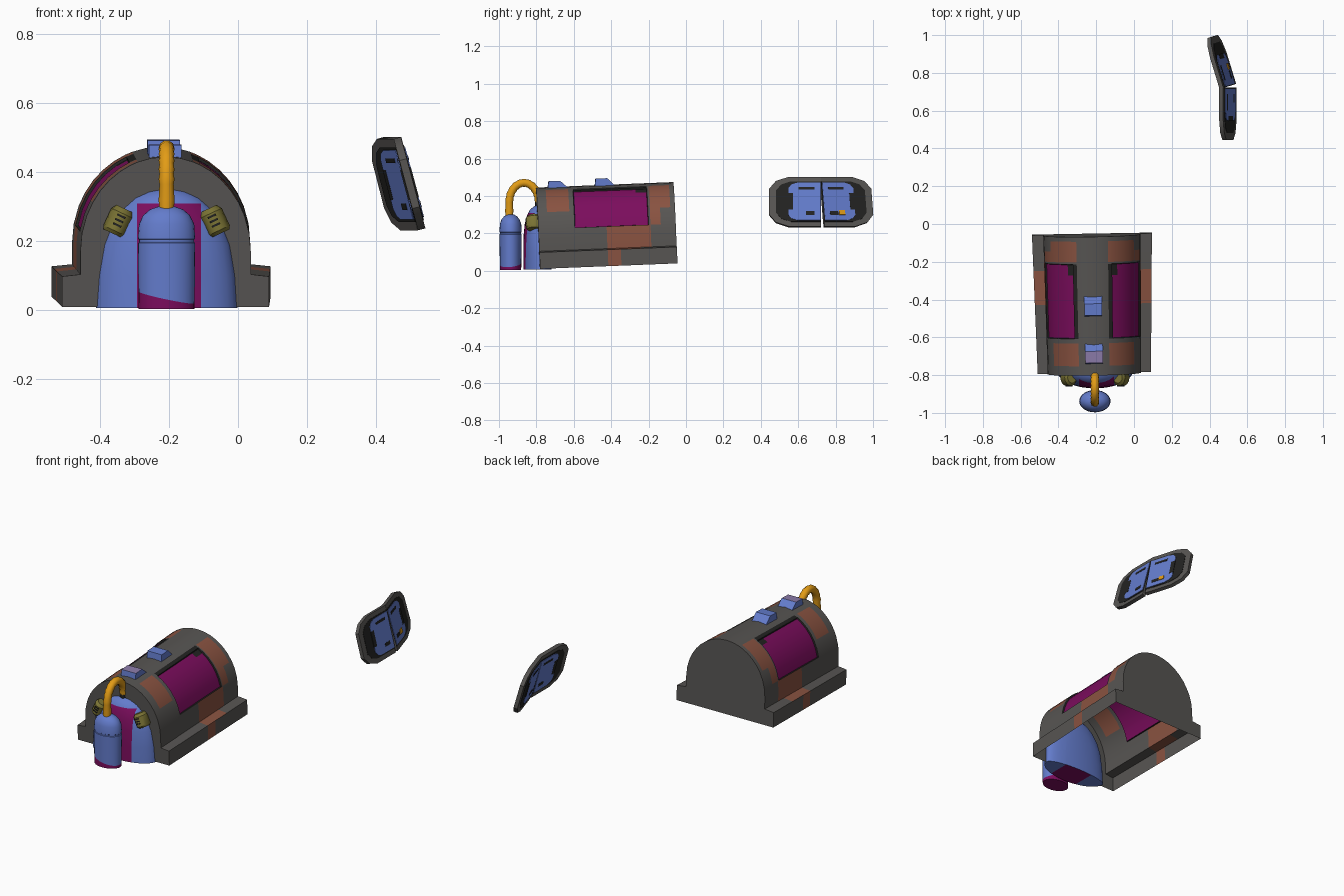
import bpy, bmesh, math
from mathutils import Matrix, Vector

if "Cube" in bpy.data.objects:
    bpy.data.objects.remove(bpy.data.objects["Cube"])

def material(name, r, g, b):
    m = bpy.data.materials.new(name)
    m.diffuse_color = (r, g, b, 1)
    m.use_nodes = True
    m.node_tree.nodes["Principled BSDF"].inputs["Base Color"].default_value = m.diffuse_color
    return m

GRAY = material("dark gray", 0.095, 0.09, 0.085)
RUST = material("rust brown", 0.25, 0.085, 0.052)
PLUM = material("magenta", 0.2, 0.004, 0.11)
BLUE = material("blue", 0.125, 0.2, 0.6)
BLACK = material("near black", 0.016, 0.016, 0.015)
AMBER = material("amber", 0.76, 0.33, 0.008)
OLIVE = material("olive", 0.2, 0.175, 0.035)
MAUVE = material("mauve", 0.26, 0.2, 0.4)

def T(x, y, z):
    return Matrix.Translation((x, y, z))

def R(deg, axis):
    return Matrix.Rotation(math.radians(deg), 4, axis)

def finish(name, bm, mats, matrix=Matrix(), angle=32):
    bmesh.ops.recalc_face_normals(bm, faces=bm.faces)
    me = bpy.data.meshes.new(name)
    bm.to_mesh(me)
    bm.free()
    for m in mats:
        me.materials.append(m)
    ob = bpy.data.objects.new(name, me)
    ob.matrix_world = matrix
    bpy.context.collection.objects.link(ob)
    bpy.ops.object.select_all(action='DESELECT')
    ob.select_set(True)
    bpy.context.view_layer.objects.active = ob
    bpy.ops.object.shade_smooth_by_angle(angle=math.radians(angle))
    return ob

def loft(levels, n=28, back=1.0):
    """Stack of elliptical rings (z, rx, ry); back squashes the +y half."""
    bm = bmesh.new()
    rings = []
    for z, rx, ry in levels:
        ring = []
        for i in range(n):
            a = 2 * math.pi * i / n
            y = ry * math.sin(a)
            ring.append(bm.verts.new((rx * math.cos(a), y * (back if y > 0 else 1), z)))
        rings.append(ring)
    for r0, r1 in zip(rings, rings[1:]):
        for i in range(n):
            j = (i + 1) % n
            bm.faces.new((r0[i], r0[j], r1[j], r1[i]))
    bm.faces.new(rings[0])
    bm.faces.new(rings[-1])
    return bm

def cut(bm, co, no):
    bmesh.ops.bisect_plane(bm, geom=bm.verts[:] + bm.edges[:] + bm.faces[:],
                           plane_co=co, plane_no=no)

def prism(name, pts, width, mat, matrix, x=0.0, top=None):
    """Outline in the YZ plane extruded along x."""
    bm = bmesh.new()
    a = [bm.verts.new((x - width / 2, p, q)) for p, q in pts]
    b = [bm.verts.new((x + width / 2, p, q)) for p, q in pts]
    bm.faces.new(a)
    bm.faces.new(b)
    for i in range(len(pts)):
        j = (i + 1) % len(pts)
        f = bm.faces.new((a[i], a[j], b[j], b[i]))
        if top and min(pts[i][1], pts[j][1]) > 0.45:
            f.material_index = 1
    return finish(name, bm, [mat, top] if top else [mat], matrix)

# Hull: arched roof on a stepped skirt, slightly tilted, open underneath
HULL = T(-0.21, -0.785, 0.01) @ R(1, 'Z') @ R(2.3, 'X')
half = [0, 11, 22, 31, 40, 49, 58, 66, 71, 80, 90]
angles = half + [180 - a for a in reversed(half[:-1])]
stations = [0, .05, .17, .195, .365, .435, .53, .545, .59, .6, .655, .71, .735]

def section(y):
    t = y / 0.735
    w, a = 0.30 + 0.0175 * t, 0.247 + 0.011 * t
    arch = [(a * math.cos(math.radians(d)), .16 + .275 * math.sin(math.radians(d))) for d in angles]
    return [(w, 0), (w, .088), (a, .094)] + arch + [(-a, .094), (-w, .088), (-w, 0)]

def hull_colour(k, y):
    """k: 0 skirt side, 1 ledge, 2 wall, otherwise the roof angle. 0 gray 1 rust 2 magenta 3 black."""
    if k == 0:
        return int(.365 < y < .435)
    if k == 1:
        return int(.365 < y < .545)
    if k < 11:
        return int(.365 < y < .6)
    if .195 < y < .59:
        if k < 66:
            return 3 if y > .53 and k > 58 else 2
        return 3 if k < 71 else 0
    if 31 < k < 71 and (.05 < y < .17 or .6 < y < .71):
        return 1
    return int(k < 31 and .6 < y < .655)

bm = bmesh.new()
rows = [[bm.verts.new((x, y, z)) for x, z in section(y)] for y in stations]
n = len(rows[0])
windows = []
for r in range(len(rows) - 1):
    ym = (stations[r] + stations[r + 1]) / 2
    for i in range(n - 1):
        f = bm.faces.new((rows[r][i], rows[r][i + 1], rows[r + 1][i + 1], rows[r + 1][i]))
        s = min(i, n - 2 - i)
        k = s if s < 3 else (half[s - 3] + half[s - 2]) / 2
        f.material_index = hull_colour(k, ym)
        if 11 < k < 66 and .195 < ym < .59:
            windows.append(f)
bm.faces.new(rows[0])
bm.faces.new(rows[-1])
bmesh.ops.recalc_face_normals(bm, faces=bm.faces)
rim = bmesh.ops.inset_region(bm, faces=windows, thickness=.003, depth=-.008)
for f in rim['faces']:
    f.material_index = 3
finish("hull", bm, [GRAY, RUST, PLUM, BLACK], HULL)

# Roof blocks
for name, y, h, top in (("front_roof_block", .06, .466, MAUVE), ("rear_roof_block", .312, .47, None)):
    prism(name, [(y, .415), (y + .008, h), (y + .07, h), (y + .108, .43), (y + .108, .415)],
          .094, BLUE, HULL, top=top)

# Rounded front housing with a magenta centre band
bm = loft([(.006, .205, .1), (.1, .2, .1), (.19, .186, .098), (.25, .163, .092),
           (.295, .132, .08), (.325, .1, .065), (.343, .065, .045), (.353, .03, .02)], 36, .5)
for x in (-.085, .1):
    cut(bm, (x, 0, 0), (1, 0, 0))
cut(bm, (0, 0, .31), (0, 0, 1))
for f in bm.faces:
    c = f.calc_center_median()
    f.material_index = int(-.085 < c.x < .1 and c.y < 0 and c.z < .31)
finish("front_housing", bm, [BLUE, PLUM], T(-.207, -.77, 0))

# Upright tank with a groove and a slanted magenta foot
bm = loft([(.003, .081, .057), (.195, .083, .059), (.197, .08, .056), (.205, .08, .056),
           (.207, .083, .059), (.25, .08, .057), (.275, .068, .048), (.292, .048, .034),
           (.302, .02, .015)], 28)
no = Vector((.21, -.1, 1))
co = Vector((0, -.04, .033))
cut(bm, co, no)
for f in bm.faces:
    f.material_index = int((f.calc_center_median() - co).dot(no) < 0)
finish("tank", bm, [BLUE, PLUM], T(-.207, -.938, 0))

# Ribbed hose from tank to housing
path = [(-.945, .28), (-.945, .32)]
path += [(-.866 - .079 * math.cos(math.pi * i / 22), .365 + .105 * math.sin(math.pi * i / 22)) for i in range(23)]
cu = bpy.data.curves.new("hose", 'CURVE')
cu.dimensions = '3D'
cu.bevel_depth = .023
cu.bevel_resolution = 3
cu.use_fill_caps = True
sp = cu.splines.new('POLY')
sp.points.add(len(path) - 1)
for i, (y, z) in enumerate(path):
    sp.points[i].co = (-.207, y, z, 1)
    sp.points[i].radius = 1.0 if i % 2 else .9
cu.materials.append(AMBER)
hose = bpy.data.objects.new("hose", cu)
bpy.context.collection.objects.link(hose)
bpy.ops.object.select_all(action='DESELECT')
hose.select_set(True)
bpy.context.view_layer.objects.active = hose
bpy.ops.object.convert(target='MESH')
finish("hose_collar", loft([(.33, .021, .021), (.375, .021, .021)], 12), [BLACK], T(-.207, -.787, 0))

# Olive side pods with dark grille slots
for side, s in (("left", -1), ("right", 1)):
    m = T(-.207 + s * .138, -.812, .258) @ R(-25 * s, 'Y')
    bm = loft([(-.04, .03, .036), (-.03, .036, .045), (.025, .036, .045), (.04, .026, .03)], 14)
    finish(side + "_pod", bm, [OLIVE], m)
    for i in range(3):
        z = -.015 + .014 * i
        prism(f"{side}_pod_slot_{i + 1}", [(-.047, z), (-.04, z), (-.04, z + .006), (-.047, z + .006)],
              .026, BLACK, m)

# Detached two-leaf hatch, detailed on both faces
def rect(s, u0, u1, v0, v1):
    return [(s * u0, v0), (s * u1, v0), (s * u1, v1), (s * u0, v1)]

def capped(s, u0, length, h, c):
    up = [(u0, h), (length - c * 1.6, h), (length - c * .55, h - c * .35), (length, h - c)]
    return [(s * u, v) for u, v in up] + [(s * u, -v) for u, v in reversed(up)]

for leaf, s, turn in (("front", -1, 0), ("rear", 1, 17)):
    m = T(.497, .725 + s * .003, .367) @ R(turn, 'Z') @ R(-15, 'Y')
    prism(leaf + "_hatch_frame", capped(s, 0, .277, .137, .065), .022, GRAY, m)
    prism(leaf + "_hatch_lining", capped(s, .0, .24, .112, .05), .026, BLACK, m)
    prism(leaf + "_hatch_panel", capped(s, .004, .175, .104, .03), .031, BLUE, m)
    prism(leaf + "_hatch_upper_slot", rect(s, .035, .12, .066, .08), .034, BLACK, m)
    prism(leaf + "_hatch_lower_slot", rect(s, .035, .08, -.075, -.055), .034, BLACK, m)
    prism(leaf + "_hatch_end_slot", rect(s, .15, .177, -.045, .045), .0325, BLACK, m)
    if s > 0:
        prism("hatch_handle", rect(s, .085, .118, -.075, -.05), .014, AMBER, m, x=.013)
